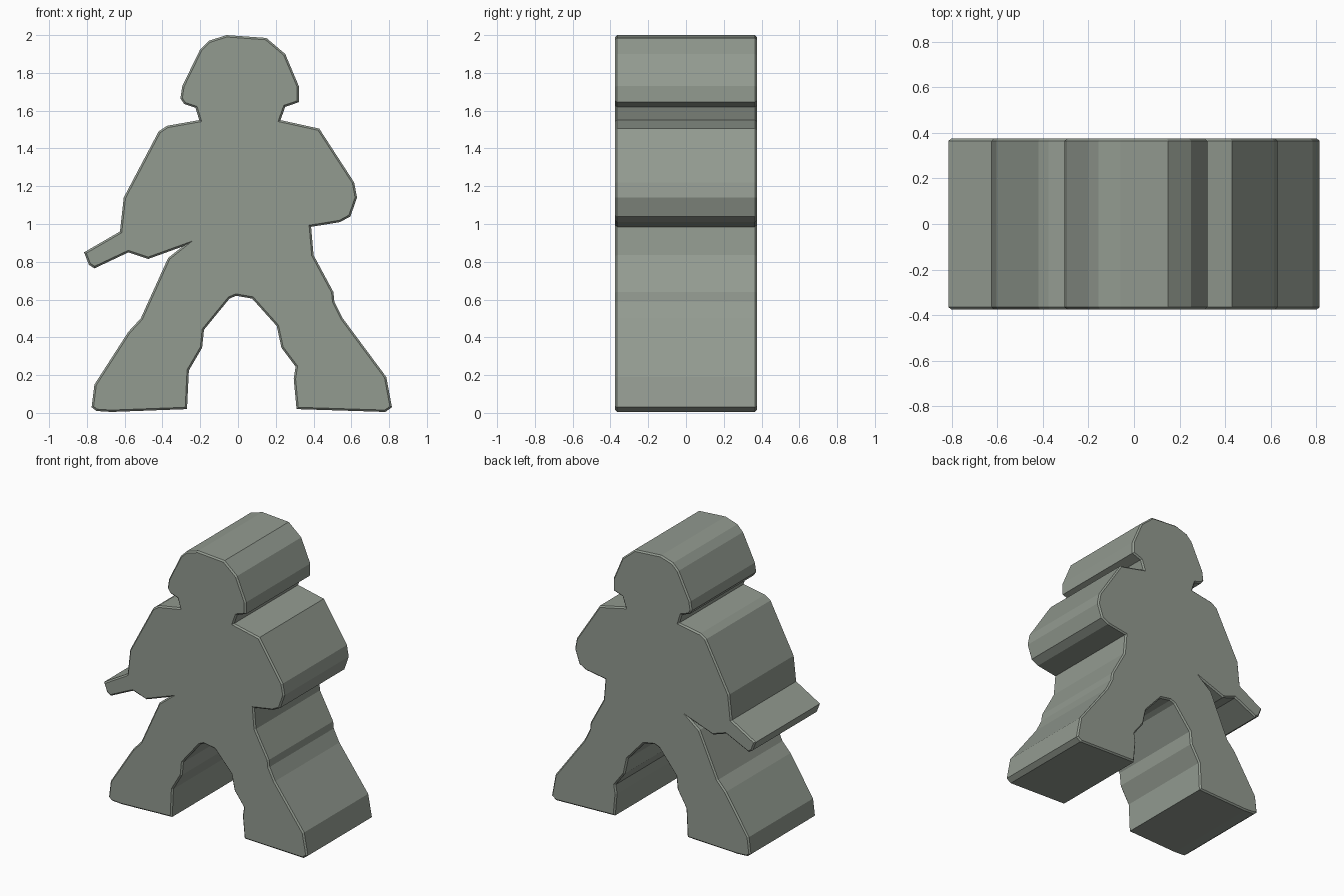
import bpy
import bmesh

# Remove the default cube only
default_cube = bpy.data.objects.get("Cube")
if default_cube:
    bpy.data.objects.remove(default_cube, do_unlink=True)

HALF_DEPTH = 0.375
RIM = 0.01

# Outline of the figure, listed clockwise part by part (x, z)
head_left = [(-.06, 2), (.15, 1.985), (.25, 1.9), (.322, 1.73),
             (.322, 1.645), (.25, 1.62), (.225, 1.55)]
left_arm = [(.43, 1.505), (.615, 1.22), (.63, 1.14), (.595, 1.04),
            (.54, 1.01), (.387, .985)]
left_leg_outside = [(.4, .835), (.505, .64), (.51, .59), (.555, .5),
                    (.785, .19), (.815, .03), (.78, .005)]
left_leg_inside = [(.31, .02), (.295, .18), (.305, .245), (.23, .345),
                   (.205, .46), (.075, .605)]
right_leg_inside = [(-.01, .62), (-.045, .605), (-.18, .44), (-.19, .345),
                    (-.26, .225), (-.27, .02)]
right_leg_outside = [(-.67, .005), (-.75, .01), (-.775, .03), (-.76, .15),
                     (-.58, .43), (-.515, .5), (-.37, .82), (-.295, .88)]
held_tool = [(-.475, .815), (-.58, .85), (-.76, .765), (-.79, .785),
             (-.815, .85), (-.625, .96)]
right_arm = [(-.605, 1.14), (-.42, 1.49), (-.375, 1.52), (-.205, 1.55)]
head_right = [(-.225, 1.615), (-.285, 1.635), (-.305, 1.665),
              (-.295, 1.73), (-.2, 1.925), (-.155, 1.97)]

outline = (head_left + left_arm + left_leg_outside + left_leg_inside
           + right_leg_inside + right_leg_outside + held_tool
           + right_arm + head_right)


def make_material(name, color):
    material = bpy.data.materials.new(name)
    material.use_nodes = True
    material.diffuse_color = color
    material.node_tree.nodes["Principled BSDF"].inputs["Base Color"].default_value = color
    return material


def extrude_outline(name, points, half_depth, rim, material):
    """Extrude an outline along y and chamfer the front and back rims."""
    bm = bmesh.new()
    front = bm.faces.new([bm.verts.new((x, -half_depth, z)) for x, z in points])
    extruded = bmesh.ops.extrude_face_region(bm, geom=[front], use_keep_orig=True)
    moved = [v for v in extruded["geom"] if isinstance(v, bmesh.types.BMVert)]
    bmesh.ops.translate(bm, verts=moved, vec=(0, 2 * half_depth, 0))
    bmesh.ops.recalc_face_normals(bm, faces=bm.faces[:])

    # Small flat chamfer around both caps
    rims = [e for e in bm.edges
            if abs(e.verts[0].co.y - e.verts[1].co.y) < rim]
    bmesh.ops.bevel(bm, geom=rims, offset=rim, segments=1,
                    affect='EDGES', clamp_overlap=True)
    bmesh.ops.recalc_face_normals(bm, faces=bm.faces[:])

    mesh = bpy.data.meshes.new(name)
    bm.to_mesh(mesh)
    bm.free()
    mesh.materials.append(material)
    obj = bpy.data.objects.new(name, mesh)
    bpy.context.collection.objects.link(obj)
    return obj


grey_green = make_material("grey green", (0.29, 0.325, 0.28, 1))
extrude_outline("game_piece_figure", outline, HALF_DEPTH, RIM, grey_green)
